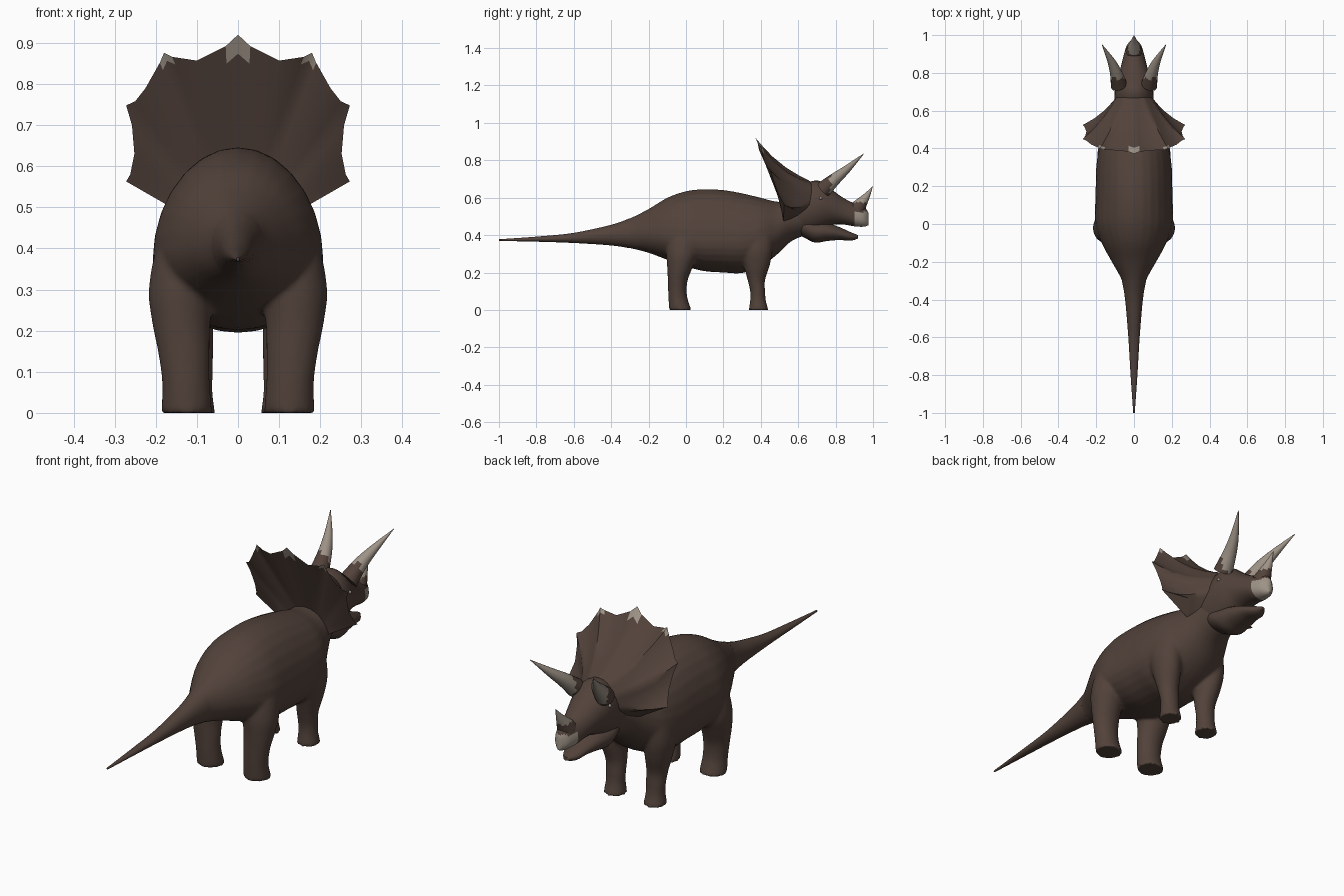
import bpy
import bmesh
from math import sin, cos, pi, radians
from mathutils import Vector

cube = bpy.data.objects.get("Cube")
if cube:
    bpy.data.objects.remove(cube)


def make_material(name, colour):
    mat = bpy.data.materials.new(name)
    mat.use_nodes = True
    mat.diffuse_color = colour
    mat.node_tree.nodes["Principled BSDF"].inputs["Base Color"].default_value = colour
    return mat


hide = make_material("brown hide", (0.085, 0.055, 0.043, 1))
horn = make_material("pale horn", (0.34, 0.29, 0.24, 1))


def smooth_rows(rows, steps=4):
    """Catmull-Rom interpolation between the key sections."""
    result = []
    last = len(rows) - 1
    for i in range(last):
        keys = (rows[max(i - 1, 0)], rows[i], rows[i + 1], rows[min(i + 2, last)])
        for s in range(steps):
            t = s / steps
            result.append([b + (c - a) * t / 2 + (a - 2.5 * b + 2 * c - d / 2) * t * t
                           + (1.5 * (b - c) + (d - a) / 2) * t ** 3
                           for a, b, c, d in zip(*keys)])
    result.append(rows[-1])
    return result


def skin(bm, rings):
    """Bridge closed rings of points and cap both ends."""
    loops = [[bm.verts.new(p) for p in ring] for ring in rings]
    for low, high in zip(loops, loops[1:]):
        for j in range(len(low)):
            k = (j + 1) % len(low)
            bm.faces.new((low[j], low[k], high[k], high[j]))
    bm.faces.new(loops[0])
    bm.faces.new(loops[-1])


def make_object(name, shells, pale_rule=None, angle=60):
    bm = bmesh.new()
    for rings in shells:
        skin(bm, rings)
    bmesh.ops.recalc_face_normals(bm, faces=bm.faces)
    if pale_rule:
        for face in bm.faces:
            face.material_index = int(pale_rule(face.calc_center_median()))
    mesh = bpy.data.meshes.new(name)
    bm.to_mesh(mesh)
    bm.free()
    mesh.materials.append(hide)
    mesh.materials.append(horn)
    obj = bpy.data.objects.new(name, mesh)
    bpy.context.collection.objects.link(obj)
    bpy.ops.object.select_all(action="DESELECT")
    obj.select_set(True)
    bpy.context.view_layer.objects.active = obj
    bpy.ops.object.shade_smooth_by_angle(angle=radians(angle))
    return obj


def around(count=28):
    return [2 * pi * i / count for i in range(count)]


def body_rings(sections):
    """Egg-shaped rings along y: y, top, bottom, half width, height of widest point."""
    rings = []
    for y, top, bottom, width, level in smooth_rows(sections):
        mid = bottom + (top - bottom) * level
        rings.append([(width * cos(a), y,
                       mid + sin(a) * (top - mid if sin(a) > 0 else mid - bottom))
                      for a in around()])
    return rings


def leg_rings(sections, side):
    """Oval rings up the leg: z, centre x, centre y, radius x, radius y."""
    return [[(side * (x + rx * cos(a)), y + ry * sin(a), z) for a in around()]
            for z, x, y, rx, ry in smooth_rows(sections)]


def horn_rings(path):
    """Round rings along a bent path: x, y, z, radius."""
    axis = (Vector(path[-1][:3]) - Vector(path[0][:3])).normalized()
    u = axis.cross((1, 0, 0)).normalized()
    v = axis.cross(u)
    return [[Vector((x, y, z)) + (u * cos(a) + v * sin(a)) * r for a in around(16)]
            for x, y, z, r in smooth_rows(path)]


# Tail
tail = [(-1, .378, .369, .004, .5), (-.8, .392, .365, .018, .5), (-.6, .412, .358, .03, .5),
        (-.4, .455, .345, .047, .5), (-.3, .49, .33, .064, .48)]
make_object("tail", [body_rings(tail)])

# Torso and legs, fused into one skin
torso = tail[2:] + [
    (-.2, .54, .305, .118, .43), (-.1, .6, .268, .172, .38), (0, .635, .232, .205, .35),
    (.1, .646, .207, .206, .36), (.2, .641, .2, .203, .38), (.3, .624, .197, .2, .4),
    (.4, .6, .235, .185, .42), (.48, .58, .29, .145, .45), (.56, .58, .365, .11, .5),
    (.64, .6, .4, .09, .5)]
rear_leg = [(0, .125, -.03, .062, .06), (.03, .125, -.037, .06, .055),
            (.08, .127, -.045, .058, .05), (.15, .132, -.045, .063, .052),
            (.22, .138, -.034, .071, .066), (.3, .135, -.02, .082, .085),
            (.4, .11, -.01, .088, .09), (.48, .08, 0, .07, .08)]
front_leg = [(0, .107, .388, .052, .053), (.05, .107, .385, .045, .042),
             (.1, .107, .383, .046, .04), (.16, .11, .376, .05, .047),
             (.24, .12, .378, .06, .07), (.33, .125, .375, .068, .09),
             (.45, .1, .37, .075, .1), (.54, .07, .36, .06, .08)]
shells = [body_rings(torso)]
for side in (-1, 1):
    shells += [leg_rings(rear_leg, side), leg_rings(front_leg, side)]
body = make_object("torso_and_legs", shells)
remesh = body.modifiers.new("fuse", "REMESH")
remesh.mode = "VOXEL"
remesh.voxel_size = 0.008
remesh.use_smooth_shade = True
relax = body.modifiers.new("relax", "SMOOTH")
relax.factor = 0.5
relax.iterations = 6

# Skull with a pale beak, and the open lower jaw
skull = [(.52, .56, .4, .08, .5), (.6, .645, .4, .1, .5), (.66, .685, .41, .104, .5),
         (.72, .688, .43, .1, .5), (.78, .643, .455, .085, .5), (.84, .6, .457, .068, .45),
         (.9, .57, .447, .053, .4), (.95, .555, .445, .036, .4), (.975, .52, .453, .012, .4)]
make_object("skull", [body_rings(skull)], lambda c: c.y > .9 and c.z < .525)
jaw = [(.57, .5, .42, .06, .5), (.63, .5, .388, .082, .5), (.69, .48, .36, .085, .5),
       (.75, .468, .368, .076, .5), (.82, .443, .374, .058, .5), (.88, .416, .37, .04, .5),
       (.92, .4, .382, .013, .5)]
make_object("lower_jaw", [body_rings(jaw)])

# Neck frill: half of its pointed rim, from the crest down to the cheek
rim = [(0, .372, .92), (.03, .383, .892), (.1, .39, .857), (.16, .393, .866),
       (.18, .4, .876), (.19, .405, .852), (.225, .42, .79), (.25, .44, .758),
       (.272, .45, .748), (.258, .465, .7), (.252, .49, .63), (.262, .515, .58),
       (.272, .525, .563), (.17, .57, .545)]
blend = (.06, .13, .35, .6, .8, 1)


def frill_column(index, side):
    """Loop from the face, over the rim, to the nape."""
    edge = Vector(rim[index])
    a = radians(90 - 110 * index / (len(rim) - 1))
    face = Vector((.095 * cos(a), .67, .585 + .1 * sin(a)))
    nape = Vector((.1 * cos(a), .52, .48 + .085 * sin(a)))
    sag = Vector((0, -.018, -.018))
    front = [edge.lerp(face, t) + sag * sin(pi * t) for t in blend]
    back = [edge.lerp(nape, t) for t in blend]
    return [(side * p.x, p.y, p.z) for p in front[::-1] + [edge] + back]


columns = [frill_column(i, -1) for i in range(len(rim) - 1, 0, -1)]
columns += [frill_column(i, 1) for i in range(len(rim))]
make_object("neck_frill", [columns],
            lambda c: c.z > .853 and (abs(c.x) < .03 or abs(c.x) > .14), 50)

# Nose horn, with a brown root
nose_horn = [(0, .915, .54, .045), (0, .94, .575, .031), (0, .968, .612, .017),
             (0, .998, .66, .001)]
make_object("nose_horn", [horn_rings(nose_horn)], lambda c: c.z > .575)

# Brow horns and eyes
for side, label in ((-1, "right"), (1, "left")):
    path = [(side * x, y, z, r) for x, y, z, r in (
        (.08, .735, .645, .044), (.096, .8, .703, .032),
        (.122, .865, .757, .02), (.17, .951, .836, .001))]
    make_object(label + "_brow_horn", [horn_rings(path)], lambda c: c.y > .77)
    bpy.ops.mesh.primitive_uv_sphere_add(segments=12, ring_count=8, radius=.008,
                                         location=(side * .095, .72, .597))
    eye = bpy.context.object
    eye.name = label + "_eye"
    eye.data.materials.append(horn)
    bpy.ops.object.shade_smooth()
